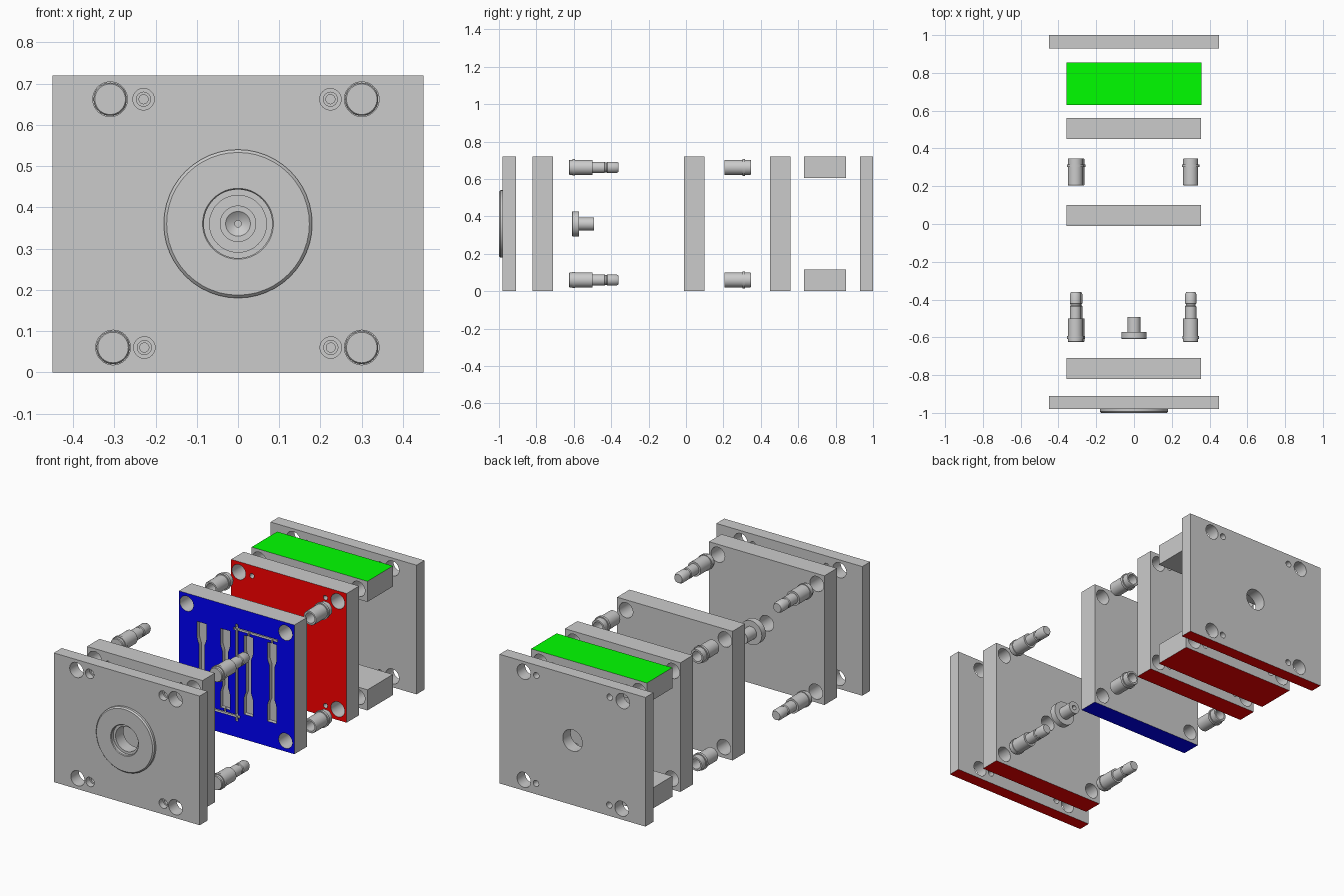
import bpy, bmesh, math
from mathutils import Vector

if "Cube" in bpy.data.objects:
    bpy.data.objects.remove(bpy.data.objects["Cube"])

H, MID, SEG = 0.72, 0.36, 48
# guide positions (one corner is offset) and screw positions as (x, z)
GUIDES = [(-0.303, 0.06), (0.30, 0.06), (-0.31, 0.662), (0.30, 0.662)]
SCREWS = [(-0.227, 0.06), (0.225, 0.06), (-0.229, 0.662), (0.224, 0.662)]


def material(name, rgb):
    m = bpy.data.materials.new(name)
    m.diffuse_color = (*rgb, 1)
    m.use_nodes = True
    m.node_tree.nodes["Principled BSDF"].inputs["Base Color"].default_value = m.diffuse_color
    return m


GREY = material("steel_grey", (0.8, 0.8, 0.8))
RED = material("red", (1, 0, 0))
BLUE = material("blue", (0, 0, 1))
GREEN = material("green", (0, 1, 0))


def finish(name, bm):
    bmesh.ops.recalc_face_normals(bm, faces=bm.faces)
    me = bpy.data.meshes.new(name)
    bm.to_mesh(me)
    bm.free()
    ob = bpy.data.objects.new(name, me)
    bpy.context.collection.objects.link(ob)
    return ob


def box(name, x0, x1, y0, y1, z0, z1):
    bm = bmesh.new()
    bmesh.ops.create_cube(bm, size=1)
    for v in bm.verts:
        v.co = ((x0 + x1) / 2 + v.co.x * (x1 - x0),
                (y0 + y1) / 2 + v.co.y * (y1 - y0),
                (z0 + z1) / 2 + v.co.z * (z1 - z0))
    return finish(name, bm)


def lathe(name, profile, x, z, bored=False):
    """Turn (radius, y) points about the y axis; bored profiles close on themselves."""
    bm = bmesh.new()
    rings = [[bm.verts.new((x + r * math.cos(2 * math.pi * i / SEG), y,
                            z + r * math.sin(2 * math.pi * i / SEG)))
              for i in range(SEG)] for r, y in profile]
    pairs = list(zip(rings, rings[1:]))
    if bored:
        pairs.append((rings[-1], rings[0]))
    else:
        bm.faces.new(rings[0])
        bm.faces.new(rings[-1])
    for a, b in pairs:
        for i in range(SEG):
            j = (i + 1) % SEG
            bm.faces.new((a[i], a[j], b[j], b[i]))
    return finish(name, bm)


def prism(name, outline, y0, y1):
    bm = bmesh.new()
    f = bm.faces.new([bm.verts.new((x, y0, z)) for x, z in outline])
    ext = bmesh.ops.extrude_face_region(bm, geom=[f])
    for v in ext["geom"]:
        if isinstance(v, bmesh.types.BMVert):
            v.co.y = y1
    return finish(name, bm)


def cut(ob, cutter):
    mod = ob.modifiers.new("cut", 'BOOLEAN')
    mod.operation, mod.solver, mod.object = 'DIFFERENCE', 'EXACT', cutter
    bpy.context.view_layer.objects.active = ob
    bpy.ops.object.modifier_apply(modifier=mod.name)
    bpy.data.objects.remove(cutter)


def drill(ob, places, r, y0, y1):
    for x, z in places:
        cut(ob, lathe("cutter", [(r, y0), (r, y1)], x, z))


def paint(ob, *sides):
    """Colour only the outer faces lying on a given plane: (material, axis, value)."""
    ob.data.materials.clear()
    ob.data.materials.append(GREY)
    for p in ob.data.polygons:
        p.material_index = 0
    for mat, axis, value in sides:
        if mat.name not in ob.data.materials:
            ob.data.materials.append(mat)
        for p in ob.data.polygons:
            if abs(p.normal[axis]) > 0.99 and abs(p.center[axis] - value) < 1e-3:
                p.material_index = ob.data.materials.find(mat.name)


# front clamp plate with counterbored screws
front = box("front_clamp_plate", -0.45, 0.45, -0.98, -0.91, 0, H)
drill(front, GUIDES, 0.042, -1.1, -0.8)
for x, z in SCREWS:
    cut(front, lathe("cutter", [(0.026, -1.1), (0.026, -0.945), (0.017, -0.945), (0.017, -0.8)], x, z))
drill(front, [(0, MID)], 0.069, -1.1, -0.8)
paint(front, (RED, 2, 0))

# locating ring
lathe("locating_ring", [(0.18, -0.98), (0.18, -0.993), (0.173, -1.0), (0.086, -1.0),
                        (0.083, -0.996), (0.083, -0.98)], 0, MID, True)

# front cavity backing plate
backing = box("front_mould_plate", -0.357, 0.355, -0.82, -0.71, 0, H)
drill(backing, GUIDES, 0.042, -0.9, -0.6)
drill(backing, SCREWS, 0.011, -0.9, -0.76)
drill(backing, [(0, MID)], 0.043, -0.9, -0.6)
paint(backing, (RED, 2, 0))

# sprue bush
lathe("sprue_bush", [(0.008, -0.597), (0.02, -0.602), (0.03, -0.61), (0.064, -0.61), (0.067, -0.607),
                     (0.067, -0.572), (0.035, -0.572), (0.035, -0.492), (0.013, -0.492)], 0, MID, True)

# guide pins and bushings
for i, (x, z) in enumerate(GUIDES):
    lathe(f"guide_pin_{i + 1}",
          [(0.037, -0.626), (0.04, -0.622), (0.04, -0.608), (0.044, -0.608), (0.044, -0.594),
           (0.04, -0.594), (0.04, -0.50), (0.030, -0.50), (0.030, -0.436), (0.026, -0.432),
           (0.026, -0.424), (0.030, -0.42), (0.030, -0.372), (0.024, -0.36)], x, z)
    lathe(f"guide_bushing_{i + 1}",
          [(0.028, 0.205), (0.038, 0.205), (0.04, 0.208), (0.04, 0.302), (0.046, 0.302),
           (0.046, 0.316), (0.04, 0.316), (0.04, 0.344), (0.038, 0.347), (0.028, 0.347)], x, z, True)

# cavity plate
cavity = box("cavity_plate", -0.357, 0.355, -0.01, 0.10, 0, H)
drill(cavity, GUIDES, 0.042, -0.1, 0.2)
# dog-bone cavities
half = [(0.029, 0.22), (0.029, 0.135), (0.024, 0.115), (0.016, 0.095)]
right = half + [(x, -z) for x, z in reversed(half)]
bone = right + [(-x, z) for x, z in reversed(right)]
for cx in (-0.217, -0.072, 0.072, 0.217):
    cut(cavity, prism("cutter", [(cx + x, MID + z) for x, z in bone], -0.1, 0.012))
# runners and gates, turned half round for the other side
cut(cavity, box("cutter", -0.008, 0.008, -0.1, 0.007, 0.09, 0.63))
for s in (-1, 1):
    def runner(xa, xb, za, zb, depth):
        xs, zs = sorted((s * xa, s * xb)), sorted((MID + s * za, MID + s * zb))
        cut(cavity, box("cutter", *xs, -0.1, depth, *zs))
    runner(-0.02, 0.25, 0.236, 0.25, 0.006)
    for gx in (0.072, 0.217):
        runner(gx - 0.006, gx + 0.006, 0.21, 0.24, 0.003)
paint(cavity, (BLUE, 1, -0.01), (BLUE, 2, 0))

# core plate
core = box("core_plate", -0.357, 0.355, 0.45, 0.56, 0, H)
drill(core, GUIDES, 0.042, 0.4, 0.7)
drill(core, SCREWS, 0.013, 0.4, 0.7)
paint(core, (RED, 1, 0.45), (RED, 2, 0))

# spacer blocks
for name, z0, z1, mat, face in (("lower_spacer", 0, 0.115, RED, 0), ("upper_spacer", 0.605, H, GREEN, H)):
    sp = box(name, -0.357, 0.357, 0.63, 0.855, z0, z1)
    inside = lambda pts: [p for p in pts if z0 < p[1] < z1]
    drill(sp, inside(GUIDES), 0.042, 0.5, 0.9)
    drill(sp, inside(SCREWS), 0.016, 0.5, 0.9)
    paint(sp, (mat, 2, face))

# rear clamp plate with ejector opening
rear = box("rear_clamp_plate", -0.45, 0.45, 0.93, 1.0, 0, H)
drill(rear, GUIDES, 0.042, 0.9, 1.1)
drill(rear, SCREWS, 0.017, 0.9, 1.1)
drill(rear, [(0, MID)], 0.06, 0.9, 1.1)
paint(rear, (RED, 2, 0))

# smooth the round surfaces, keep edges sharp
bpy.ops.object.select_all(action='SELECT')
bpy.ops.object.shade_smooth_by_angle(angle=math.radians(30))
